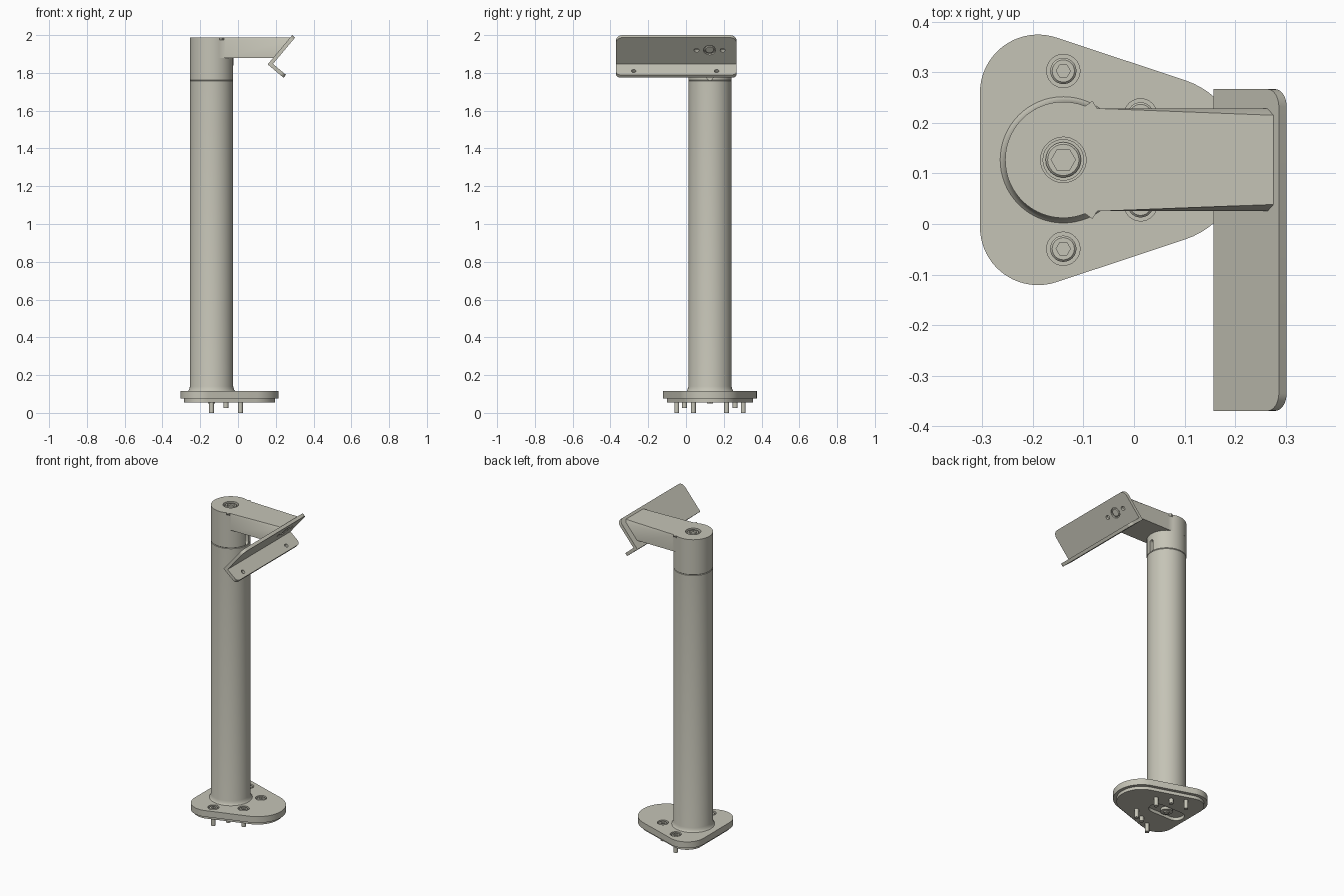
import bpy, bmesh, math
from mathutils import Matrix, Vector

if "Cube" in bpy.data.objects:
    bpy.data.objects.remove(bpy.data.objects["Cube"])

CX, CY = -0.14, 0.127          # column axis
grey = bpy.data.materials.new("warm_grey")
grey.diffuse_color = (0.56, 0.55, 0.47, 1)
grey.use_nodes = True
grey.node_tree.nodes["Principled BSDF"].inputs["Base Color"].default_value = grey.diffuse_color


def arc(cx, cy, r, a0, a1, n):
    return [(cx + r * math.cos(math.radians(a0 + (a1 - a0) * i / n)),
             cy + r * math.sin(math.radians(a0 + (a1 - a0) * i / n))) for i in range(n + 1)]


def circle(cx, cy, r, n=32):
    return arc(cx, cy, r, 0, 360, n)[:-1]


def slot(cx, cy, half, r):
    return arc(cx + half, cy, r, -90, 90, 12) + arc(cx - half, cy, r, 90, 270, 12)


def finish(name, bm, matrix=None):
    bmesh.ops.recalc_face_normals(bm, faces=bm.faces[:])
    mesh = bpy.data.meshes.new(name)
    bm.to_mesh(mesh)
    bm.free()
    if matrix:
        mesh.transform(matrix)
    ob = bpy.data.objects.new(name, mesh)
    bpy.context.collection.objects.link(ob)
    mesh.materials.append(grey)
    return ob


def prism(name, pts, z0, z1, chamfer=0, matrix=None, clip=None):
    """Extruded outline, optionally with a chamfered top and a clipping plane."""
    bm = bmesh.new()
    lo = [bm.verts.new((x, y, z0)) for x, y in pts]
    hi = [bm.verts.new((x, y, z1)) for x, y in pts]
    bm.faces.new(lo[::-1])
    top = bm.faces.new(hi)
    for i in range(len(pts)):
        j = (i + 1) % len(pts)
        bm.faces.new((lo[i], lo[j], hi[j], hi[i]))
    if chamfer:
        bmesh.ops.bevel(bm, geom=list(top.edges), offset=chamfer, segments=1, affect='EDGES')
    if clip:
        cut = bmesh.ops.bisect_plane(bm, geom=bm.verts[:] + bm.edges[:] + bm.faces[:],
                                     plane_co=clip[0], plane_no=clip[1], clear_outer=True)
        bmesh.ops.holes_fill(bm, edges=[e for e in cut['geom_cut']
                                        if isinstance(e, bmesh.types.BMEdge)])
    return finish(name, bm, matrix)


def lathe(name, profile, n=64):
    bm = bmesh.new()
    rings = [[bm.verts.new((x, y, z)) for x, y in circle(CX, CY, r, n)] for r, z in profile]
    for a, b in zip(rings, rings[1:]):
        for i in range(n):
            j = (i + 1) % n
            bm.faces.new((a[i], a[j], b[j], b[i]))
    bm.faces.new(rings[0][::-1])
    bm.faces.new(rings[-1])
    return finish(name, bm)


def cut(ob, *cutters):
    for c in cutters:
        m = ob.modifiers.new("cut", 'BOOLEAN')
        m.operation, m.solver, m.object = 'DIFFERENCE', 'EXACT', c
        bpy.context.view_layer.objects.active = ob
        bpy.ops.object.modifier_apply(modifier=m.name)
        bpy.data.objects.remove(c)


def socket_screw(name, x, y, z0, z1, r, hex_r, matrix=None):
    """Cap screw with a hexagonal socket in its top."""
    ob = prism(name, circle(x, y, r), z0, z1, 0.004, matrix)
    cut(ob, prism("socket_cutter", circle(x, y, hex_r, 6), z1 - 0.012, z1 + 0.02, 0, matrix))


# Base: rounded triangle with a thinner inset pad beneath
def base_outline(inset):
    r, R, a = 0.115 - inset, 0.166 - inset, 71.6
    return (arc(0.049, CY, R, -a, a, 24) + arc(-0.19, 0.26, r, a, 180, 20)
            + arc(-0.19, -0.006, r, 180, 360 - a, 20))


bolts = [(CX, 0.303), (CX, -0.049), (0.013, 0.215), (0.013, 0.039)]
base = prism("base_plate", base_outline(0), 0.075, 0.115, 0.005)
cut(base, *[prism("bore_cutter", circle(x, y, 0.033), 0.095, 0.2) for x, y in bolts])
pad = prism("base_pad", base_outline(0.02), 0.055, 0.075)
cut(pad, prism("recess_cutter", slot(CX, CY, 0.07, 0.05), 0.03, 0.08))
prism("underside_bolt", circle(CX, CY, 0.035), 0.058, 0.08)
prism("underside_nut", circle(CX, CY, 0.018, 6), 0.05, 0.06)

# Base screws with long pins, and two shorter locating pins
for x, y in bolts:
    socket_screw("base_screw", x, y, 0.09, 0.113, 0.026, 0.014)
    prism("long_pin", circle(x, y, 0.013, 20), 0.0, 0.08)
for y in (-0.008, 0.26):
    prism("short_pin", circle(-0.064, y, 0.013, 20), 0.025, 0.08)

# Column with flared foot and a fine seam below the head
lathe("column", [(0.128, 0.112), (0.122, 0.118), (0.118, 0.127), (0.1145, 0.14),
                 (0.1145, 1.757), (0.112, 1.76)])
head = lathe("head_collar", [(0.112, 1.76), (0.115, 1.763), (0.115, 1.88)])

# Cable slot on the arm side of the head
side = Matrix(((0, 0, 1, 0), (0, 1, 0, CY), (-1, 0, 0, 1.80), (0, 0, 0, 1)))
cut(head, prism("slot_cutter", slot(0, 0, 0.025, 0.015), CX + 0.09, CX + 0.14, 0, side))

# Bracket frames: upper flange leans back, lower flange is square to it
ang = math.radians(50)
corner = Vector((0.157, 0, 1.845))
u = Vector((math.cos(ang), 0, math.sin(ang)))
v = Vector((math.sin(ang), 0, -math.cos(ang)))


def frame(axis):
    y = Vector((0, 1, 0))
    return Matrix.Translation(corner) @ Matrix((axis, y, axis.cross(y))).transposed().to_4x4()


# Arm: keyhole outline, chamfered on top, ending on the bracket plane
half = arc(0, 0, 0.115, 68, 180, 32)
edge = [(0.45, 0.1015), (0.075, 0.1015), (0.067, 0.1018), (0.055, 0.103)] + half
outline = edge + [(x, -y) for x, y in edge[-2::-1]]
arm = prism("arm", [(x + CX, y + CY) for x, y in outline], 1.88, 1.987, 0.014, None,
            (corner, v))
cut(arm, prism("bore_cutter", circle(CX, CY, 0.045, 40), 1.963, 2.05))
prism("arm_washer", circle(CX, CY, 0.041, 40), 1.96, 1.972)
socket_screw("arm_screw", CX, CY, 1.96, 1.984, 0.035, 0.024)


# Bracket flanges with two rounded outer corners
def flange(s0, s1, r):
    y0, y1 = -0.37, 0.267
    return ([(s0, y0)] + arc(s1 - r, y0 + r, r, -90, 0, 8)
            + arc(s1 - r, y1 - r, r, 0, 90, 8) + [(s0, y1)])


T = 0.02
up, down = frame(u), frame(v)
upper = prism("upper_flange", flange(0, 0.202, 0.035), -T, 0, 0, up)
cut(upper, prism("bore_cutter", circle(0.115, 0.125, 0.032), -0.05, -0.010, 0, up),
    *[prism("hole_cutter", circle(0.115, y, 0.013, 20), -0.05, -0.004, 0, up)
      for y in (0.056, 0.194)])
lower = prism("lower_flange", flange(T, 0.11, 0.025), 0, T, 0, down)
cut(lower, *[prism("hole_cutter", circle(0.078, y, 0.012, 20), -0.02, 0.05, 0, down)
             for y in (-0.277, 0.162)])
flip = up @ Matrix.Diagonal((1, 1, -1, 1))
socket_screw("bracket_screw", 0.115, 0.125, 0.004, 0.018, 0.025, 0.012, flip)

# Smooth round walls, keep the crisp edges
for ob in bpy.data.objects:
    bm = bmesh.new()
    bm.from_mesh(ob.data)
    bmesh.ops.recalc_face_normals(bm, faces=bm.faces[:])
    bm.to_mesh(ob.data)
    bm.free()
    ob.select_set(True)
bpy.context.view_layer.objects.active = arm
bpy.ops.object.shade_smooth_by_angle(angle=math.radians(25))
